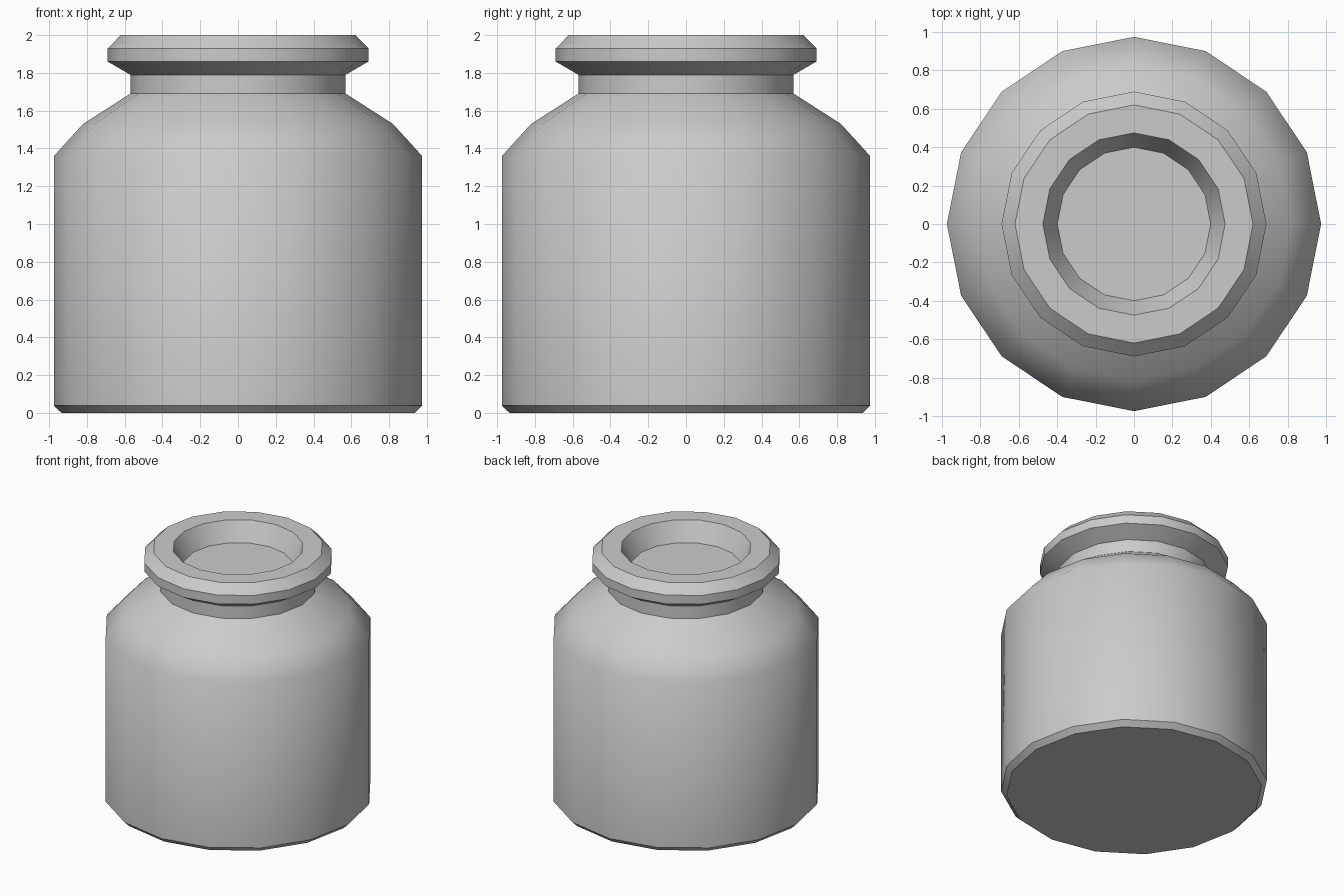
import bpy, bmesh
from math import cos, sin, tau

if "Cube" in bpy.data.objects:
    bpy.data.objects.remove(bpy.data.objects["Cube"])

SIDES = 16


def lathe(name, profile):
    """Revolve (radius, z, sharp) points bottom to top and cap both ends."""
    bm = bmesh.new()
    rings = []
    for r, z, _ in profile:
        rings.append([bm.verts.new((r * cos(tau * i / SIDES), r * sin(tau * i / SIDES), z))
                      for i in range(SIDES)])
    for a, b in zip(rings, rings[1:]):
        for i in range(SIDES):
            j = (i + 1) % SIDES
            bm.faces.new((a[i], a[j], b[j], b[i])).smooth = True
    bm.faces.new(rings[0][::-1])
    bm.faces.new(rings[-1])
    # Crisp ring edges; the shoulder bend stays soft
    for ring, (_, _, sharp) in zip(rings, profile):
        if sharp:
            for i in range(SIDES):
                bm.edges.get((ring[i], ring[(i + 1) % SIDES])).smooth = False
    mesh = bpy.data.meshes.new(name)
    bm.to_mesh(mesh)
    bm.free()
    obj = bpy.data.objects.new(name, mesh)
    bpy.context.collection.objects.link(obj)
    return obj


# Jar: bevelled base, wall, sloped shoulder, neck, flared lip and recessed mouth
lathe("jar", [
    (0.935, 0.00, True),
    (0.975, 0.04, True),
    (0.975, 1.36, False),
    (0.82, 1.53, False),
    (0.57, 1.69, True),
    (0.57, 1.79, True),
    (0.69, 1.86, True),
    (0.69, 1.93, True),
    (0.62, 2.00, True),
    (0.475, 2.00, True),
    (0.40, 1.85, True),
])
